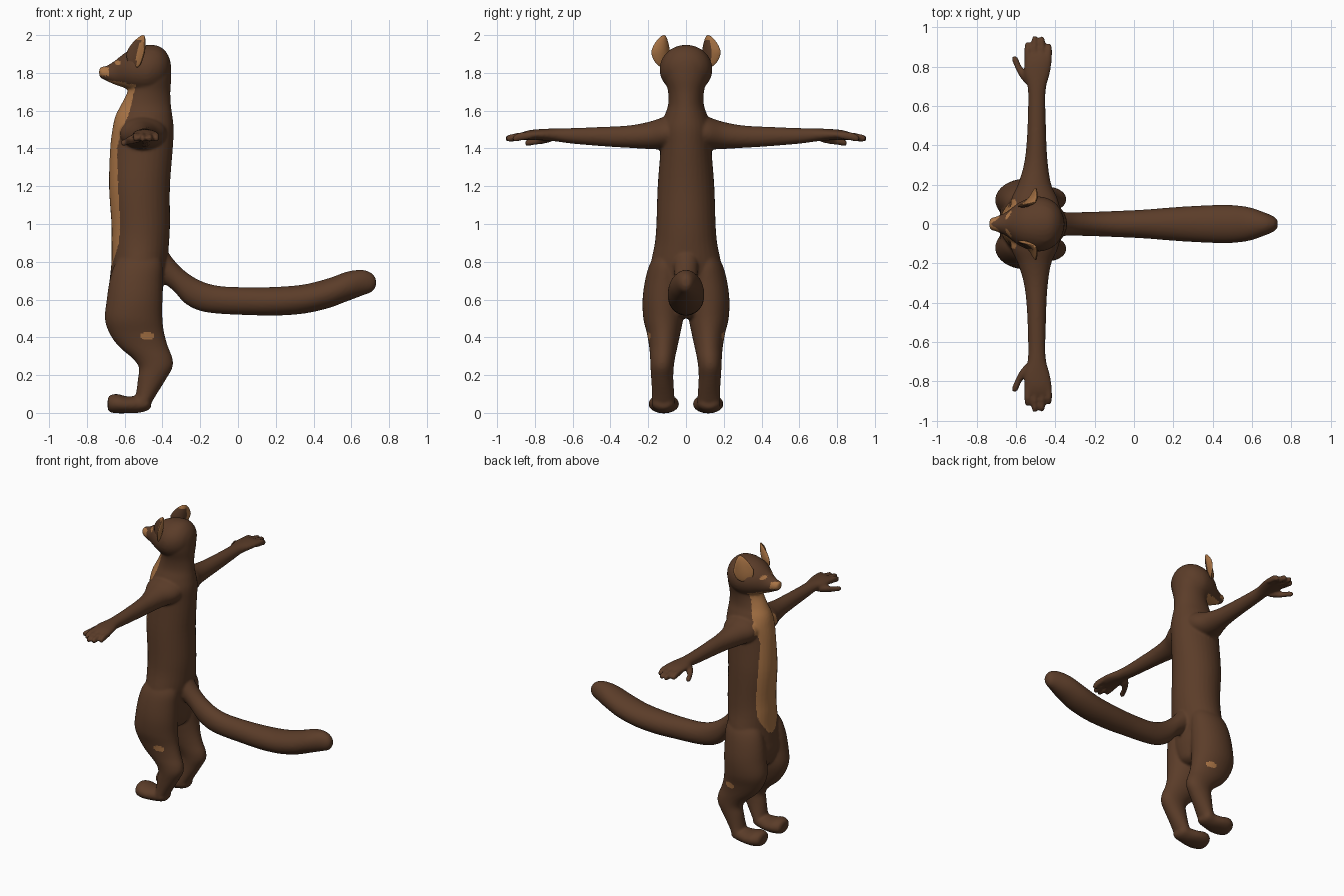
import bpy, bmesh, math
from mathutils import Vector


def material(name, rgb):
    m = bpy.data.materials.new(name)
    m.diffuse_color = (*rgb, 1)
    return m


brown = material("brown_fur", (0.105, 0.046, 0.022))
tan = material("tan_fur", (0.40, 0.175, 0.06))


def spline(rows, steps=5):
    """Catmull-Rom through rows of numbers."""
    out = []
    for i in range(len(rows) - 1):
        p = [rows[max(i - 1, 0)], rows[i], rows[i + 1], rows[min(i + 2, len(rows) - 1)]]
        for k in range(steps):
            t = k / steps
            out.append([0.5 * (2 * b + (c - a) * t + (2 * a - 5 * b + 4 * c - d) * t * t
                               + (3 * b - a - 3 * c + d) * t ** 3) for a, b, c, d in zip(*p)])
    return out + [list(rows[-1])]


def loft(bm, axis, rows, side=1, n=32):
    """Elliptic sections (t, a0, a1, b0, b1) along an axis; a and b are the other axes in order."""
    order = {"x": (0, 1, 2), "y": (1, 0, 2), "z": (2, 0, 1)}[axis]
    rings = []
    for t, a0, a1, b0, b1 in spline(rows):
        ring = []
        for k in range(n):
            w = 2 * math.pi * k / n
            co = [0, 0, 0]
            co[order[0]] = t
            co[order[1]] = (a0 + a1) / 2 + (a1 - a0) / 2 * math.cos(w)
            co[order[2]] = (b0 + b1) / 2 + (b1 - b0) / 2 * math.sin(w)
            co[1] *= side
            ring.append(bm.verts.new(co))
        rings.append(ring)
    faces = [bm.faces.new(rings[0]), bm.faces.new(rings[-1][::-1])]
    for r, s in zip(rings, rings[1:]):
        for k in range(n):
            j = (k + 1) % n
            faces.append(bm.faces.new((r[k], s[k], s[j], r[j])))
    bmesh.ops.recalc_face_normals(bm, faces=faces)


bm = bmesh.new()

# torso and neck: z, x range, half width
torso = [(0.50, -0.60, -0.46, 0.06), (0.53, -0.65, -0.42, 0.12), (0.62, -0.685, -0.40, 0.19),
         (0.70, -0.68, -0.395, 0.20), (0.80, -0.67, -0.375, 0.185), (0.90, -0.67, -0.365, 0.165),
         (1.00, -0.67, -0.36, 0.157), (1.20, -0.683, -0.36, 0.15), (1.40, -0.677, -0.345, 0.135),
         (1.50, -0.665, -0.34, 0.135), (1.57, -0.65, -0.347, 0.115), (1.63, -0.62, -0.355, 0.095),
         (1.70, -0.585, -0.358, 0.095), (1.78, -0.57, -0.353, 0.115), (1.86, -0.56, -0.358, 0.12),
         (1.92, -0.53, -0.39, 0.09)]
loft(bm, "z", [(z, a, b, -w, w) for z, a, b, w in torso])

# head: x, half width, z range
head = [(-0.735, 0.018, 1.785, 1.825), (-0.725, 0.03, 1.772, 1.832), (-0.695, 0.04, 1.757, 1.838),
        (-0.65, 0.06, 1.737, 1.866), (-0.60, 0.098, 1.72, 1.905), (-0.55, 0.125, 1.70, 1.932),
        (-0.48, 0.14, 1.69, 1.948), (-0.42, 0.122, 1.71, 1.942), (-0.38, 0.085, 1.75, 1.91),
        (-0.36, 0.04, 1.79, 1.87)]
loft(bm, "x", [(x, -w, w, a, b) for x, w, a, b in head])

# tail: x, half width, z range
tail = [(-0.46, 0.06, 0.72, 0.94), (-0.40, 0.065, 0.69, 0.89), (-0.34, 0.06, 0.645, 0.81),
        (-0.28, 0.06, 0.58, 0.75), (-0.20, 0.062, 0.54, 0.70), (-0.10, 0.066, 0.525, 0.672),
        (0.05, 0.073, 0.518, 0.665), (0.20, 0.085, 0.515, 0.667), (0.35, 0.094, 0.526, 0.68),
        (0.48, 0.097, 0.555, 0.713), (0.58, 0.086, 0.592, 0.748), (0.66, 0.06, 0.622, 0.757),
        (0.71, 0.038, 0.642, 0.738), (0.73, 0.02, 0.67, 0.71)]
loft(bm, "x", [(x, -w, w, a, b) for x, w, a, b in tail])

leg = [(0.84, -0.61, -0.42, 0.05, 0.16), (0.78, -0.655, -0.40, 0.02, 0.195),
       (0.70, -0.68, -0.40, 0.01, 0.217), (0.60, -0.695, -0.40, 0.01, 0.23),
       (0.50, -0.705, -0.40, 0.015, 0.226), (0.42, -0.68, -0.39, 0.03, 0.207),
       (0.35, -0.63, -0.37, 0.045, 0.195), (0.29, -0.56, -0.347, 0.058, 0.19),
       (0.24, -0.525, -0.347, 0.065, 0.188), (0.18, -0.53, -0.38, 0.067, 0.184),
       (0.10, -0.54, -0.43, 0.062, 0.18), (0.05, -0.55, -0.46, 0.06, 0.18),
       (0.015, -0.54, -0.48, 0.08, 0.16)]
foot = [(-0.69, 0.08, 0.15, 0.025, 0.07), (-0.68, 0.055, 0.175, 0.005, 0.092),
        (-0.64, 0.038, 0.197, -0.002, 0.10), (-0.59, 0.04, 0.195, -0.002, 0.088),
        (-0.53, 0.055, 0.182, 0.0, 0.09), (-0.48, 0.065, 0.177, 0.012, 0.09),
        (-0.46, 0.09, 0.15, 0.03, 0.07)]
arm = [(0.04, -0.62, -0.37, 1.40, 1.58), (0.12, -0.625, -0.385, 1.395, 1.565),
       (0.20, -0.59, -0.42, 1.397, 1.54), (0.30, -0.56, -0.437, 1.403, 1.522),
       (0.42, -0.545, -0.445, 1.41, 1.515), (0.60, -0.538, -0.45, 1.425, 1.508),
       (0.69, -0.54, -0.447, 1.437, 1.506), (0.76, -0.557, -0.428, 1.443, 1.503),
       (0.82, -0.558, -0.418, 1.445, 1.498), (0.86, -0.553, -0.418, 1.447, 1.488),
       (0.875, -0.53, -0.43, 1.458, 1.478)]
thumb = [(0.71, -0.55, -0.50, 1.435, 1.475), (0.75, -0.582, -0.525, 1.425, 1.472),
         (0.80, -0.607, -0.57, 1.418, 1.455), (0.84, -0.622, -0.587, 1.413, 1.447),
         (0.853, -0.613, -0.597, 1.42, 1.437)]
fingers = [(-0.540, 0.925), (-0.505, 0.955), (-0.468, 0.952), (-0.433, 0.918)]

for side in (1, -1):
    loft(bm, "z", leg, side)
    loft(bm, "x", foot, side)
    loft(bm, "y", arm, side)
    loft(bm, "y", thumb, side, 16)
    for x, tip in fingers:
        loft(bm, "y", [(0.82, x - 0.016, x + 0.016, 1.45, 1.488), (0.88, x - 0.017, x + 0.017, 1.44, 1.485),
                       (tip - 0.012, x - 0.014, x + 0.014, 1.435, 1.472),
                       (tip, x - 0.006, x + 0.006, 1.447, 1.461)], side, 16)

mesh = bpy.data.meshes.new("body")
bm.to_mesh(mesh)
bm.free()
body = bpy.data.objects.new("body", mesh)
bpy.context.collection.objects.link(body)
bpy.context.view_layer.objects.active = body
body.select_set(True)

# fuse the parts into one smooth skin
fuse = body.modifiers.new("fuse", "REMESH")
fuse.mode = "VOXEL"
fuse.voxel_size = 0.008
soften = body.modifiers.new("soften", "SMOOTH")
soften.factor = 0.5
soften.iterations = 6
for name in ("fuse", "soften"):
    bpy.ops.object.modifier_apply(modifier=name)

# fur markings
bib = [(0.70, -0.72), (0.76, -0.672), (0.82, -0.655), (0.90, -0.63), (1.00, -0.622), (1.20, -0.635),
       (1.40, -0.64), (1.50, -0.615), (1.58, -0.578), (1.66, -0.56), (1.74, -0.54)]


def is_tan(c):
    x, y, z = c
    y = abs(y)
    for (z0, x0), (z1, x1) in zip(bib, bib[1:]):
        if z0 <= z < z1 and y < 0.125 and x < x0 + (x1 - x0) * (z - z0) / (z1 - z0):
            return True
    muzzle = x < -0.685 and 1.785 < z < 1.83
    chin = -0.69 < x < -0.59 and 1.70 < z < 1.763 - 0.15 * (x + 0.69)
    eye = ((x + 0.637) / 0.016) ** 2 + ((z - 1.853) / 0.012) ** 2 < 1
    knee = y > 0.12 and ((x + 0.48) / 0.038) ** 2 + ((z - 0.405) / 0.021) ** 2 < 1
    return muzzle or chin or eye or knee


mesh = body.data
mesh.materials.clear()
mesh.materials.append(brown)
mesh.materials.append(tan)
for p in mesh.polygons:
    p.use_smooth = True
    p.material_index = int(is_tan(p.center))

# cupped ears facing forward and outward
for side, label in ((1, "right"), (-1, "left")):
    bm = bmesh.new()
    bmesh.ops.create_uvsphere(bm, u_segments=24, v_segments=16, radius=1)
    across = Vector((0.69, 0.72 * side, 0))
    facing = Vector((-0.72, 0.69 * side, 0))
    for v in bm.verts:
        u, w, h = v.co
        depth = 0.016 * w + 0.028 * u * u - 0.008
        u *= 1 - 0.35 * max(0, h)
        v.co = (Vector((-0.528 + 0.02 * h, 0.122 * side, 1.913)) + across * u * 0.066
                + facing * depth + Vector((0, 0, h * 0.087)))
    bmesh.ops.recalc_face_normals(bm, faces=bm.faces)
    for f in bm.faces:
        f.smooth = True
        c = f.calc_center_median()
        back = f.normal.dot(facing) < -0.2
        f.material_index = int(not (back and (abs(c.y) < 0.13 and c.z < 1.975)))
    ear_mesh = bpy.data.meshes.new("ear_" + label)
    bm.to_mesh(ear_mesh)
    bm.free()
    ear_mesh.materials.append(brown)
    ear_mesh.materials.append(tan)
    bpy.context.collection.objects.link(bpy.data.objects.new("ear_" + label, ear_mesh))
